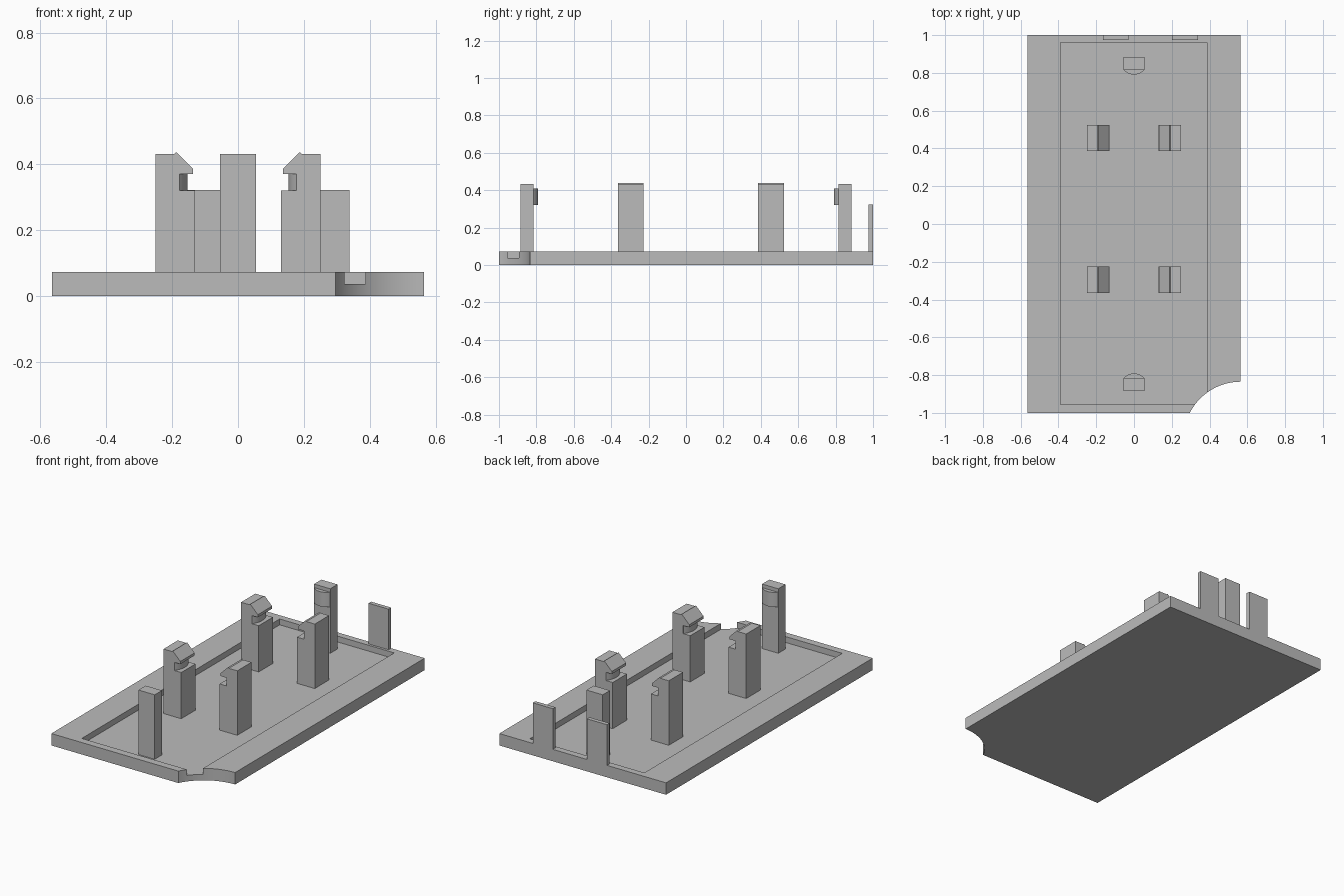
import bpy, bmesh, math

cube = bpy.data.objects.get("Cube")
if cube:
    bpy.data.objects.remove(cube, do_unlink=True)

grey = bpy.data.materials.new("plain grey")
grey.use_nodes = True
grey.diffuse_color = (0.5, 0.5, 0.5, 1)
grey.node_tree.nodes["Principled BSDF"].inputs["Base Color"].default_value = (0.5, 0.5, 0.5, 1)

FLOOR, DECK, SHELF = 0.037, 0.073, 0.32


def prism(name, points, vector):
    """Extrude a closed 3D outline along a vector."""
    bm = bmesh.new()
    face = bm.faces.new([bm.verts.new(p) for p in points])
    out = bmesh.ops.extrude_face_region(bm, geom=[face])["geom"]
    bmesh.ops.translate(bm, vec=vector, verts=[v for v in out if isinstance(v, bmesh.types.BMVert)])
    bmesh.ops.recalc_face_normals(bm, faces=bm.faces)
    mesh = bpy.data.meshes.new(name)
    bm.to_mesh(mesh)
    bm.free()
    obj = bpy.data.objects.new(name, mesh)
    bpy.context.collection.objects.link(obj)
    mesh.materials.append(grey)
    return obj


def upright(name, outline, z0, z1):
    return prism(name, [(x, y, z0) for x, y in outline], (0, 0, z1 - z0))


def box(name, x0, x1, y0, y1, z0, z1):
    return upright(name, [(x0, y0), (x1, y0), (x1, y1), (x0, y1)], z0, z1)


def bulge(half_width, depth, steps=12):
    """Shallow circular segment: (along, outward) points."""
    radius = (half_width ** 2 + depth ** 2) / (2 * depth)
    limit = math.asin(half_width / radius)
    angles = [limit * (2 * i / steps - 1) for i in range(steps + 1)]
    return [(radius * math.sin(a), radius * math.cos(a) - radius + depth) for a in angles]


def smooth(obj):
    bpy.ops.object.select_all(action="DESELECT")
    obj.select_set(True)
    bpy.context.view_layer.objects.active = obj
    bpy.ops.object.shade_smooth_by_angle(angle=math.radians(30))


# Base plate with a round bite out of one corner
arc_x, arc_y, arc_r = 0.565, -1.138, 0.303
start, end = math.pi / 2, math.pi - math.asin((-1 - arc_y) / arc_r)
bite = [(arc_x + arc_r * math.cos(start + (end - start) * i / 24),
         arc_y + arc_r * math.sin(start + (end - start) * i / 24)) for i in range(25)]
base = upright("base_plate", [(-0.565, -1), (-0.565, 1), (0.565, 1)] + bite, 0, DECK)

# Shallow rectangular pocket
pocket = box("pocket_cutter", -0.39, 0.387, -0.955, 0.96, FLOOR, 0.2)
pocket.hide_render = True
cut = base.modifiers.new("pocket", "BOOLEAN")
cut.operation, cut.object, cut.solver = "DIFFERENCE", pocket, "EXACT"
bpy.context.view_layer.objects.active = base
bpy.ops.object.modifier_apply(modifier="pocket")
bpy.data.objects.remove(pocket, do_unlink=True)
smooth(base)

# Four hooked clips, facing each other in pairs
clip_profile = [(0.13, FLOOR), (0.25, FLOOR), (0.25, 0.432), (0.193, 0.432), (0.187, 0.437),
                (0.136, 0.386), (0.136, 0.37), (0.177, 0.37), (0.177, SHELF), (0.13, SHELF)]
for row, y in (("front", -0.295), ("back", 0.455)):
    for side, s in (("left", 1), ("right", -1)):
        prism(f"{row}_{side}_clip", [(s * x, y - 0.069, z) for x, z in clip_profile], (0, 0.138, 0))
        neck = [(s * (0.178 - out), y + along) for along, out in bulge(0.069, 0.025)]
        smooth(upright(f"{row}_{side}_clip_neck", neck, SHELF, 0.37))

# End posts with rounded catches pointing inward
for end_name, s in (("front", -1), ("back", 1)):
    box(f"{end_name}_post", -0.055, 0.055, s * 0.815, s * 0.885, FLOOR, 0.432)
    catch = [(along, s * (0.816 - out)) for along, out in bulge(0.055, 0.025)]
    smooth(upright(f"{end_name}_post_catch", catch, SHELF, 0.41))

# Thin tabs on the back edge
for name, x in (("left_back_tab", 0.27), ("right_back_tab", -0.097)):
    box(name, x - 0.068, x + 0.068, 0.975, 1, DECK, 0.322)
